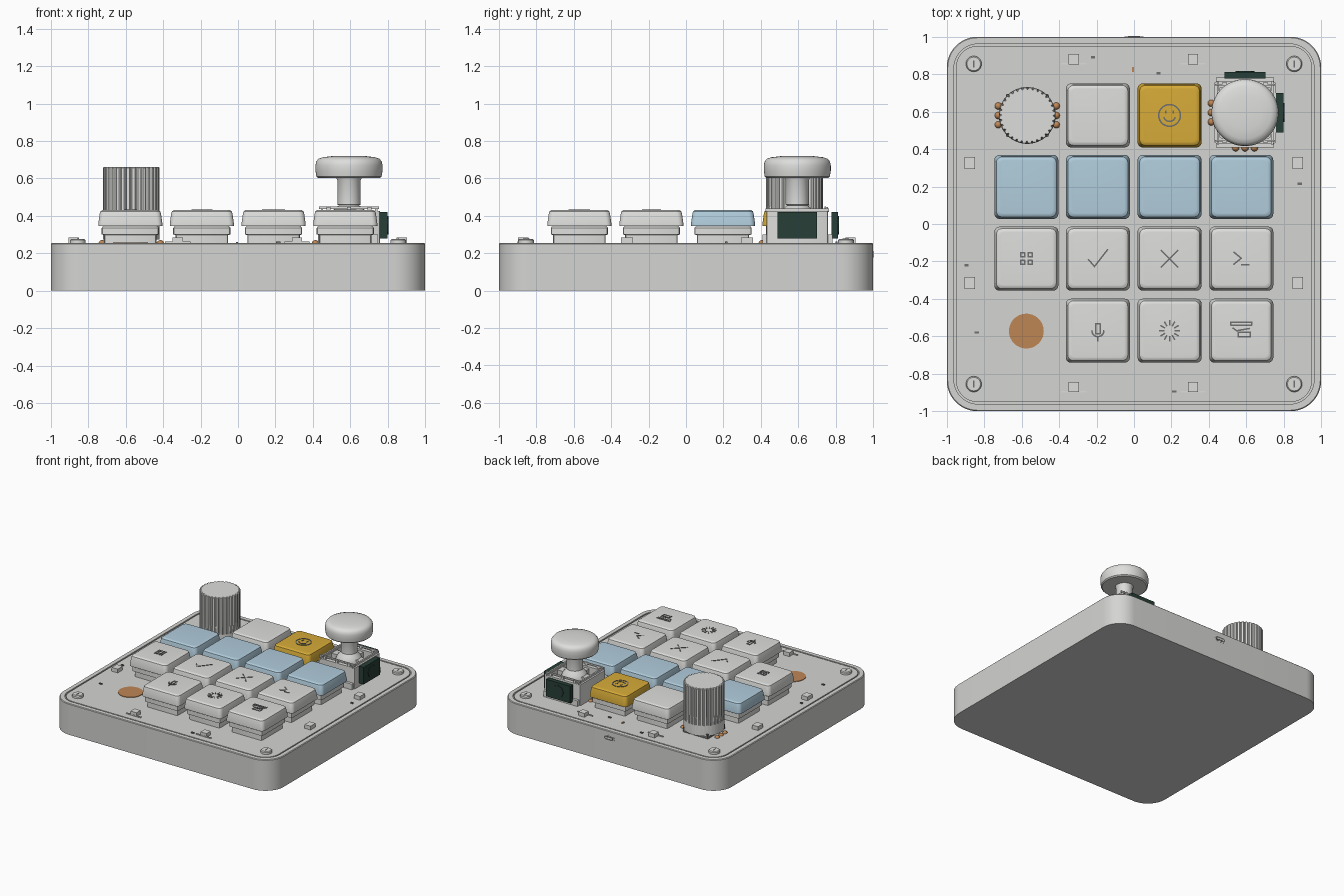
import bpy, bmesh
from math import sin, cos, pi, atan2, hypot
from mathutils import Matrix, Vector

cube = bpy.data.objects.get("Cube")
if cube:
    bpy.data.objects.remove(cube)


def material(name, rgb):
    m = bpy.data.materials.new(name)
    m.use_nodes = True
    m.diffuse_color = (*rgb, 1)
    m.node_tree.nodes["Principled BSDF"].inputs["Base Color"].default_value = (*rgb, 1)
    return m


BODY = material("case grey", (0.66, 0.66, 0.645))
KEY = material("key off white", (0.73, 0.73, 0.715))
BLUE = material("pale blue", (0.44, 0.61, 0.72))
YELLOW = material("mustard yellow", (0.68, 0.41, 0.04))
COPPER = material("copper", (0.52, 0.24, 0.09))
GREEN = material("dark green", (0.02, 0.05, 0.038))
DARK = material("graphite", (0.16, 0.16, 0.16))


def finish(name, bm, mat, loc=(0, 0, 0)):
    bmesh.ops.remove_doubles(bm, verts=bm.verts, dist=1e-5)
    bmesh.ops.recalc_face_normals(bm, faces=bm.faces)
    me = bpy.data.meshes.new(name)
    bm.to_mesh(me)
    bm.free()
    me.materials.append(mat)
    ob = bpy.data.objects.new(name, me)
    ob.location = loc
    bpy.context.collection.objects.link(ob)
    bpy.ops.object.select_all(action="DESELECT")
    ob.select_set(True)
    bpy.context.view_layer.objects.active = ob
    bpy.ops.object.shade_smooth_by_angle(angle=0.6)
    return ob


def skin(name, outlines, mat, loc):
    # Bridge matching closed outlines and cap both ends
    bm = bmesh.new()
    loops = [[bm.verts.new(p) for p in o] for o in outlines]
    n = len(loops[0])
    for a, b in zip(loops, loops[1:]):
        for i in range(n):
            j = (i + 1) % n
            bm.faces.new((a[i], a[j], b[j], b[i]))
    bm.faces.new(loops[0][::-1])
    bm.faces.new(loops[-1])
    return finish(name, bm, mat, loc)


def rounded(hx, hy, r, z, seg):
    pts = []
    for k, (sx, sy) in enumerate(((1, 1), (-1, 1), (-1, -1), (1, -1))):
        for i in range(seg + 1):
            a = (k + i / seg) * pi / 2
            pts.append((sx * (hx - r) + r * cos(a), sy * (hy - r) + r * sin(a), z))
    return pts


def slab(name, loc, rings, mat, seg=5):
    # Rings are (half width, corner radius, height)
    return skin(name, [rounded(h, h, r, z, seg) for h, r, z in rings], mat, loc)


def lathe(name, loc, profile, mat, n=48):
    return skin(name, [[(r * cos(2 * pi * i / n), r * sin(2 * pi * i / n), z) for i in range(n)]
                       for r, z in profile], mat, loc)


def add_box(bm, centre, size, angle=0):
    m = Matrix.Translation(centre) @ Matrix.Rotation(angle, 4, "Z") @ Matrix.Diagonal((*size, 1))
    bmesh.ops.create_cube(bm, size=1, matrix=m)


def boxes(name, items, mat, loc=(0, 0, 0)):
    bm = bmesh.new()
    for centre, size in items:
        add_box(bm, centre, size)
    return finish(name, bm, mat, loc)


def strokes(name, loc, lines, mat=DARK, w=0.008):
    # Thin raised bars that follow each polyline
    bm = bmesh.new()
    for line in lines:
        for (x1, y1), (x2, y2) in zip(line, line[1:]):
            add_box(bm, ((x1 + x2) / 2, (y1 + y2) / 2, 0),
                    (hypot(x2 - x1, y2 - y1) + w * 0.6, w, 0.006), atan2(y2 - y1, x2 - x1))
    return finish(name, bm, mat, loc)


def arc(r, a, b, n=16, cx=0, cy=0):
    return [(cx + r * cos(a + (b - a) * i / n), cy + r * sin(a + (b - a) * i / n))
            for i in range(n + 1)]


def rect(cx, cy, hx, hy):
    return [(cx + sx * hx, cy + sy * hy) for sx, sy in
            ((1, 1), (-1, 1), (-1, -1), (1, -1), (1, 1))]


# Case with a grooved lid
slab("case", (0, 0, 0), [(1, 0.165, 0), (1, 0.165, 0.25), (0.995, 0.16, 0.255),
     (0.962, 0.13, 0.255), (0.962, 0.13, 0.238), (0.952, 0.12, 0.238),
     (0.952, 0.12, 0.254)], BODY, 12)

# Keys on their switch housings
XS = (-0.575, -0.193, 0.19, 0.573)
YS = (0.58, 0.198, -0.185, -0.57)
for row, y in enumerate(YS):
    for col, x in enumerate(XS):
        if (row, col) in ((0, 0), (0, 3), (3, 0)):
            continue
        mat = BLUE if row == 1 else YELLOW if row == 0 and col == 2 else KEY
        tag = f"_{row}_{col}"
        slab("switch_housing" + tag, (x, y, 0), [(0.14, 0.015, 0.25), (0.14, 0.015, 0.298),
             (0.153, 0.015, 0.3), (0.153, 0.015, 0.335), (0.14, 0.015, 0.352)], KEY, 2)
        slab("keycap" + tag, (x, y, 0), [(0.171, 0.028, 0.346), (0.171, 0.028, 0.36),
             (0.164, 0.03, 0.41), (0.16, 0.03, 0.424), (0.15, 0.026, 0.431),
             (0.142, 0.022, 0.432)], mat)

# Key symbols
icons = {
    "smile_symbol": (2, 0, [arc(0.058, 0, 2 * pi, 28), arc(0.032, pi * 1.12, pi * 1.88, 10),
                            [(-0.02, 0.012), (-0.02, 0.024)], [(0.02, 0.012), (0.02, 0.024)]]),
    "grid_symbol": (0, 2, [rect(sx * 0.02, sy * 0.02, 0.011, 0.011)
                           for sx in (-1, 1) for sy in (-1, 1)]),
    "check_symbol": (1, 2, [[(-0.05, -0.005), (-0.018, -0.042), (0.052, 0.048)]]),
    "cross_symbol": (2, 2, [[(-0.045, -0.045), (0.045, 0.045)], [(-0.045, 0.045), (0.045, -0.045)]]),
    "prompt_symbol": (3, 2, [[(-0.04, 0.035), (0, 0.002), (-0.04, -0.03)], [(0, -0.032), (0.042, -0.032)]]),
    "microphone_symbol": (1, 3, [rect(0, 0.01, 0.012, 0.026), arc(0.032, pi, 2 * pi, 10),
                                 [(0, -0.032), (0, -0.055)]]),
    "burst_symbol": (2, 3, [[(0.03 * cos(a), 0.03 * sin(a)), (0.054 * cos(a), 0.054 * sin(a))]
                            for a in [i * pi / 6 for i in range(12)]]),
    "stack_symbol": (3, 3, [rect(0, 0.038, 0.055, 0.008), rect(0.015, -0.02, 0.032, 0.013),
                            [(-0.045, 0.015), (-0.025, 0), (0.045, 0.012)]]),
}
for name, (col, row, lines) in icons.items():
    strokes(name, (XS[col], YS[row], 0.432), lines)

# Fluted knob with pins
TEETH = 32
KX, KY = -0.57, 0.58


def flutes(outer, inner, z):
    pts = []
    for i in range(TEETH):
        for t, r in ((0.0, inner), (0.2, outer), (0.8, outer), (1.0, inner)):
            a = 2 * pi * (i + t * 0.85) / TEETH
            pts.append((r * cos(a), r * sin(a), z))
    return pts


slab("knob_encoder", (KX, KY, 0), [(0.115, 0.01, 0.25), (0.115, 0.01, 0.29)], DARK, 2)
skin("knob", [flutes(0.152, 0.152, 0.275), flutes(0.152, 0.152, 0.36), flutes(0.152, 0.141, 0.43),
              flutes(0.152, 0.141, 0.655), flutes(0.148, 0.138, 0.66)], KEY, (KX, KY, 0))

# Joystick housing, an open box with a rounded collar
JX, JY = 0.593, 0.595
slab("joystick_box", (JX, JY, 0), [(0.165, 0.012, 0.25), (0.165, 0.012, 0.425),
     (0.135, 0.008, 0.425), (0.135, 0.008, 0.34)], KEY, 2)
rails = []
for s in (-1, 1):
    rails.append(((0, s * 0.172, 0.275), (0.31, 0.03, 0.05)))
    rails.append(((0, s * 0.15, 0.443), (0.32, 0.008, 0.012)))
    for k in (-1, 0, 1):
        rails.append(((s * 0.145, k * 0.04, 0.43), (0.012, 0.26, 0.02)))
        rails.append(((k * 0.11, s * 0.155, 0.435), (0.02, 0.016, 0.024)))
boxes("joystick_rails", rails, KEY, (JX, JY, 0))
boxes("joystick_yokes", [((0, 0, 0.385), (0.27, 0.07, 0.07)), ((0, 0, 0.375), (0.07, 0.27, 0.07))],
      BODY, (JX, JY, 0))
lathe("joystick_collar", (JX, JY, 0), [(0.1, 0.36), (0.1, 0.4), (0.085, 0.43), (0.062, 0.45),
      (0.05, 0.46)], BODY)
lathe("joystick_stem", (JX, JY, 0), [(0.05, 0.4), (0.05, 0.455), (0.062, 0.46), (0.062, 0.59),
      (0.072, 0.61)], KEY)
lathe("joystick_cap", (JX, JY, 0), [(0.165, 0.602), (0.174, 0.61), (0.179, 0.64), (0.179, 0.67),
      (0.175, 0.69), (0.163, 0.705), (0.14, 0.713), (0.09, 0.719), (0.03, 0.721)], KEY, 64)

# Sensor modules on two sides of the joystick
boxes("joystick_sensors", [((0.185, 0, 0.35), (0.04, 0.21, 0.14)),
      ((0, 0.2, 0.35), (0.22, 0.035, 0.14))], GREEN, (JX, JY, 0))
for name, turn, off in (("side_sensor_dial", "Y", (0.206, 0, 0.35)), ("back_sensor_dial", "X", (0, 0.218, 0.35))):
    bm = bmesh.new()
    bmesh.ops.create_cone(bm, cap_ends=True, segments=8, radius1=0.05, radius2=0.05, depth=0.008,
                          matrix=Matrix.Rotation(pi / 2, 4, turn))
    finish(name, bm, GREEN, Vector(off) + Vector((JX, JY, 0)))

# Solder pins and copper pad
pins = [(KX + s * 0.155, KY + k * 0.05) for s in (-1, 1) for k in (-1, 0, 1)]
pins += [(JX - 0.18, JY + k * 0.05) for k in (-1, 0, 1)]
pins += [(JX + k * 0.05, JY - 0.188) for k in (-1, 0, 1)]
for i, (x, y) in enumerate(pins):
    lathe(f"pin_{i}", (x, y, 0), [(0.019, 0.25), (0.019, 0.257), (0.013, 0.266), (0.005, 0.27)], COPPER, 14)
lathe("copper_pad", (-0.575, -0.572, 0), [(0.093, 0.25), (0.093, 0.258)], COPPER, 64)

# Corner screws with slots
for sx in (-1, 1):
    for sy in (-1, 1):
        lathe(f"screw_{sx}_{sy}", (sx * 0.856, sy * 0.855, 0),
              [(0.042, 0.25), (0.042, 0.27), (0.036, 0.276)], KEY, 32)
        strokes(f"screw_slot_{sx}_{sy}", (sx * 0.856, sy * 0.855, 0.275), [[(0, -0.016), (0, 0.016)]], DARK, 0.006)

# Small light blocks along the rim
blocks = []
for y in (0.88, -0.87):
    for x in (-0.322, 0.315):
        blocks += [((x, y, 0.268), (0.054, 0.054, 0.034)), ((x, y - 0.025, 0.257), (0.135, 0.008, 0.01))]
for x in (-0.877, 0.875):
    for y in (0.325, -0.315):
        blocks.append(((x, y, 0.268), (0.055, 0.064, 0.034)))
boxes("rim_lights", blocks, KEY)
specks = ((-0.22, 0.89), (0.13, 0.805), (0.885, 0.215), (-0.84, -0.58), (-0.895, -0.22), (0.215, -0.895))
boxes("board_chips", [((x, y, 0.256), (0.022, 0.012, 0.012)) for x, y in specks], DARK)
boxes("board_contact", [((-0.005, 0.825, 0.256), (0.012, 0.026, 0.01))], COPPER)

# Charging port in the back wall
for name, hx, hy, depth, mat in (("port_opening", 0.062, 0.034, 0.003, DARK),
                                 ("port_shell", 0.05, 0.024, 0.005, KEY),
                                 ("port_cavity", 0.043, 0.017, 0.006, DARK),
                                 ("port_tongue", 0.032, 0.005, 0.007, KEY)):
    port = skin(name, [rounded(hx, hy, hy * 0.98, z, 8) for z in (-0.01, depth - 0.004)], mat, (0, 1, 0.195))
    port.rotation_euler.x = -pi / 2
